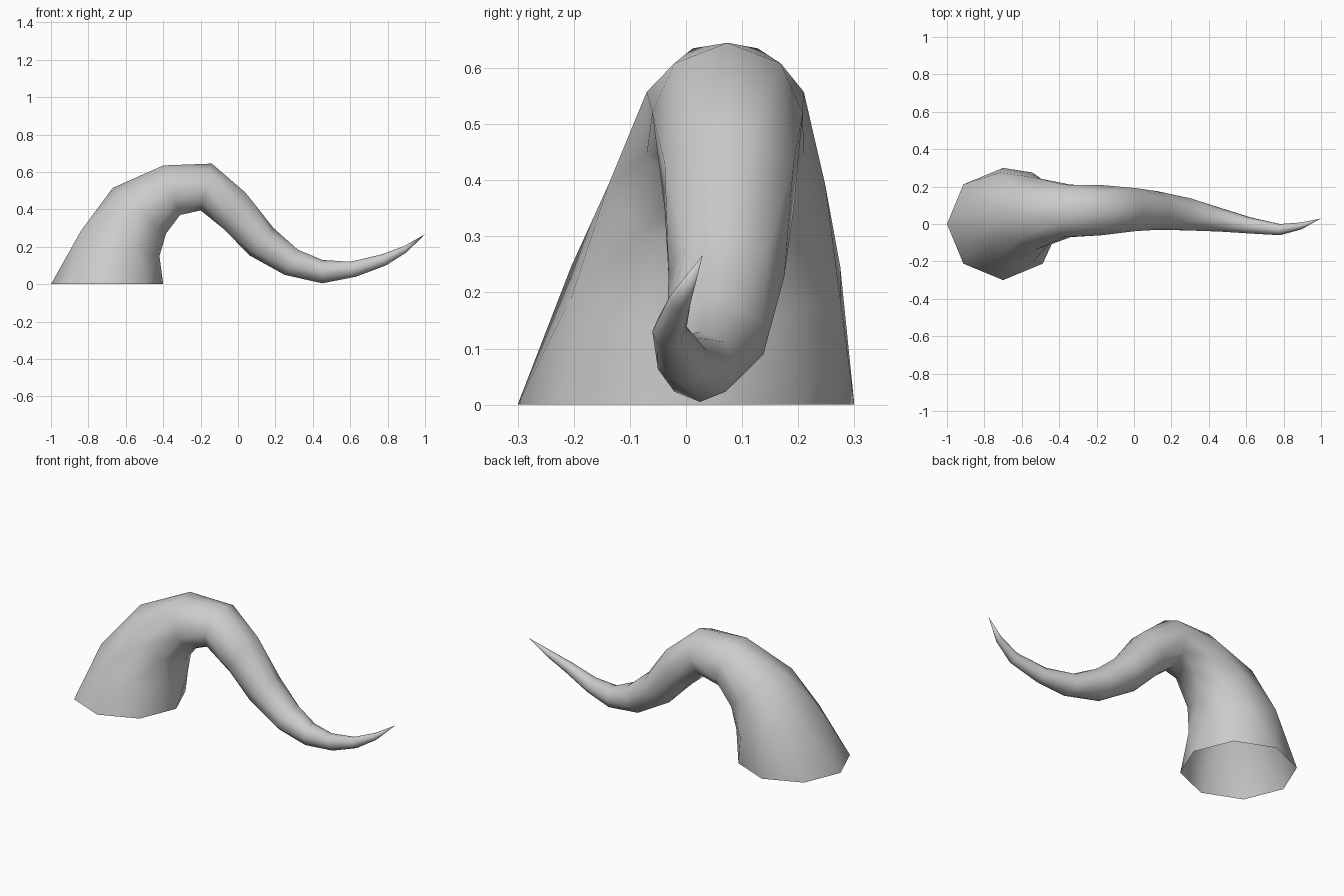
import bpy, math
from mathutils import Vector

if "Cube" in bpy.data.objects:
    bpy.data.objects.remove(bpy.data.objects["Cube"])

SIDES = 8
# Cross-sections: outer (x, z), inner (x, z), centre y, half width in y
RINGS = [
    ((-1.00, 0.00), (-0.40, 0.00), 0.00, 0.30),
    ((-0.84, 0.285), (-0.42, 0.15), 0.035, 0.24),
    ((-0.67, 0.515), (-0.385, 0.27), 0.055, 0.193),
    ((-0.40, 0.635), (-0.31, 0.37), 0.07, 0.14),
    ((-0.14, 0.645), (-0.20, 0.395), 0.074, 0.134),
    ((0.04, 0.49), (-0.07, 0.29), 0.077, 0.115),
    ((0.19, 0.30), (0.06, 0.155), 0.072, 0.103),
    ((0.32, 0.185), (0.25, 0.05), 0.052, 0.086),
    ((0.45, 0.13), (0.45, 0.005), 0.025, 0.065),
    ((0.60, 0.12), (0.63, 0.04), -0.007, 0.043),
    ((0.77, 0.16), (0.79, 0.10), -0.03, 0.03),
    ((0.89, 0.205), (0.90, 0.17), -0.01, 0.018),
]
TIP = (1.0, 0.03, 0.267)

verts, faces = [], []
# Every second ring is turned by half a side, giving a triangle-strip tube
for i, (outer, inner, cy, half) in enumerate(RINGS):
    a = Vector((outer[0], cy, outer[1]))
    b = Vector((inner[0], cy, inner[1]))
    odd = i % 2
    grow = 1 / math.cos(math.pi / SIDES) if odd else 1
    for k in range(SIDES):
        t = 2 * math.pi * (k + 0.5 * odd) / SIDES
        verts.append((a + b) / 2 + (a - b) / 2 * math.cos(t) * grow
                     + Vector((0, half * math.sin(t) * grow, 0)))

for i in range(len(RINGS) - 1):
    lo, hi = i * SIDES, (i + 1) * SIDES
    for k in range(SIDES):
        n = (k + 1) % SIDES
        if i % 2 == 0:
            faces += [(lo + k, hi + k, lo + n), (lo + n, hi + k, hi + n)]
        else:
            faces += [(lo + k, hi + k, hi + n), (lo + k, hi + n, lo + n)]

# Pointed tip; the base stays open
verts.append(Vector(TIP))
last = (len(RINGS) - 1) * SIDES
faces += [(last + k, len(verts) - 1, last + (k + 1) % SIDES) for k in range(SIDES)]
faces = [tuple(reversed(f)) for f in faces]

mesh = bpy.data.meshes.new("tentacle")
mesh.from_pydata([tuple(v) for v in verts], [], faces)
import bmesh
bm = bmesh.new()
bm.from_mesh(mesh)
bmesh.ops.recalc_face_normals(bm, faces=bm.faces)
bm.to_mesh(mesh)
bm.free()
for p in mesh.polygons:
    p.use_smooth = True
obj = bpy.data.objects.new("tentacle", mesh)
bpy.context.collection.objects.link(obj)
